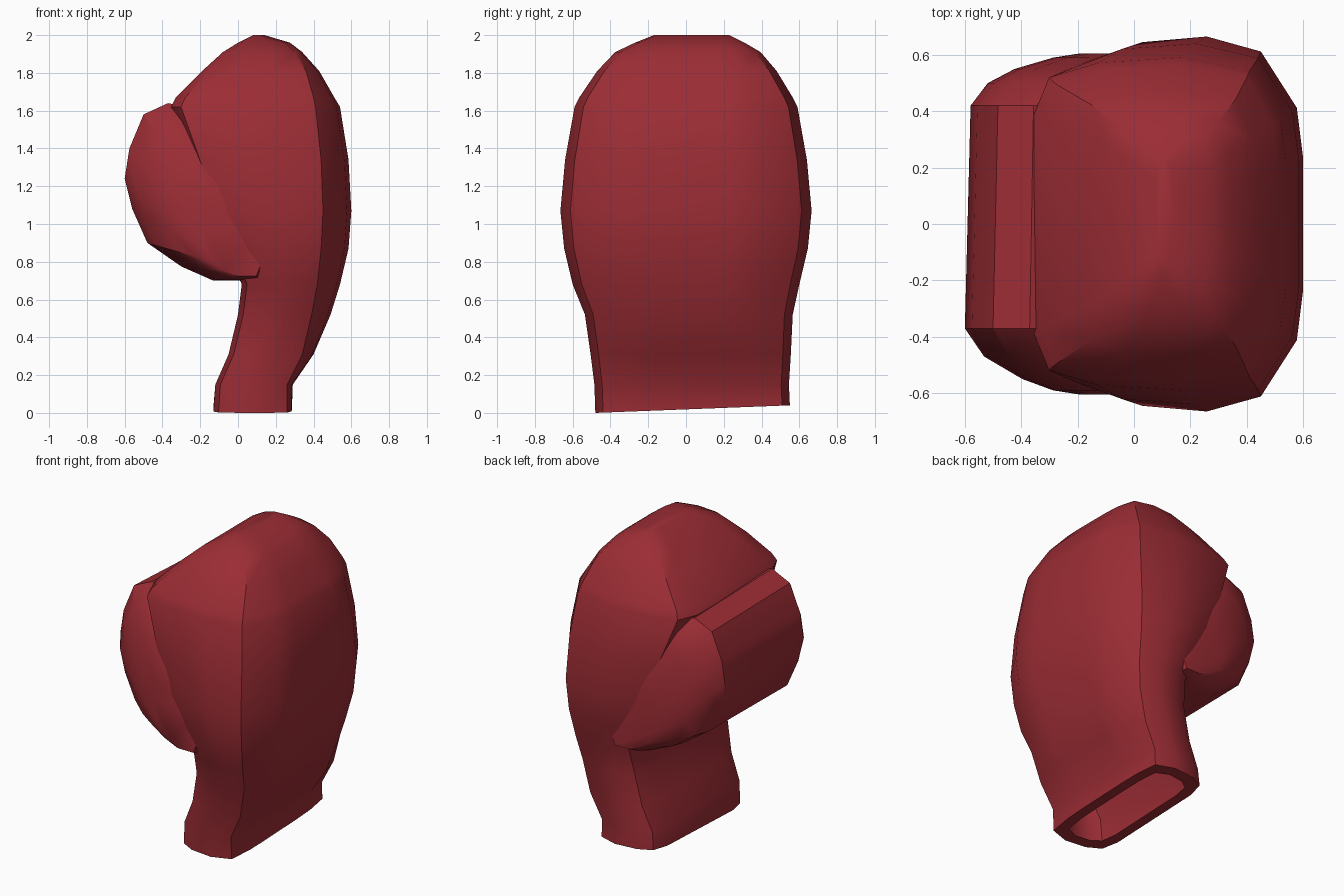
import bpy, bmesh, math

red = bpy.data.materials.new("deep_red")
red.diffuse_color = (0.33, 0.026, 0.035, 1)


def loft(name, rings, angle):
    """Skin a list of equal-length closed rings and cap both ends."""
    bm = bmesh.new()
    vr = [[bm.verts.new(p) for p in r] for r in rings]
    n = len(vr[0])
    for a, b in zip(vr, vr[1:]):
        for i in range(n):
            j = (i + 1) % n
            bm.faces.new((a[i], a[j], b[j], b[i]))
    bm.faces.new(vr[0])
    bm.faces.new(vr[-1])
    bmesh.ops.recalc_face_normals(bm, faces=bm.faces)
    me = bpy.data.meshes.new(name)
    bm.to_mesh(me)
    bm.free()
    ob = bpy.data.objects.new(name, me)
    bpy.context.collection.objects.link(ob)
    me.materials.append(red)
    bpy.ops.object.select_all(action='DESELECT')
    ob.select_set(True)
    bpy.context.view_layer.objects.active = ob
    bpy.ops.object.shade_smooth_by_angle(angle=math.radians(angle))
    return ob


def section(z, xl, xc, xr, w, yc, sx=1.0, sy=1.0):
    """Padded cross-section: broad face at xr, crease at xc, rounded side at xl."""
    d = xc - xl
    half = [(xr, 0.35), (xc + 0.85 * (xr - xc), 0.62), (xc, 0.92), (xl + 0.68 * d, 1.0),
            (xl + 0.3 * d, 0.97), (xl + 0.07 * d, 0.88), (xl, 0.66)]
    pts = [(x, k * w) for x, k in half] + [(x, -k * w) for x, k in reversed(half)]
    xm = (xl + xr) / 2
    tilt = 0.04 * max(0, 1 - z / 0.14)          # cuff opening is cut at a slant
    return [(xm + (x - xm) * sx, yc + y * sy,
             z + tilt * (yc + y * sy + 0.48) / 1.03) for x, y in pts]


# Main padded shell: z, left x, crease x, right x, half width, y centre
levels = [
    (0.00, -0.13, 0.26, 0.285, 0.515, 0.035),
    (0.15, -0.12, 0.26, 0.29, 0.515, 0.03),
    (0.31, -0.05, 0.34, 0.40, 0.53, 0.025),
    (0.52, 0.00, 0.39, 0.49, 0.55, 0.015),
    (0.68, 0.02, 0.42, 0.54, 0.60, 0.0),
    (0.87, -0.06, 0.44, 0.585, 0.645, 0.0),
    (1.07, -0.15, 0.45, 0.60, 0.665, 0.0),
    (1.34, -0.25, 0.44, 0.585, 0.64, 0.0),
    (1.62, -0.355, 0.41, 0.54, 0.59, 0.0),
    (1.67, -0.33, 0.40, 0.51, 0.565, 0.0),
    (1.81, -0.19, 0.36, 0.43, 0.475, 0.005),
    (1.91, -0.08, 0.30, 0.34, 0.385, 0.01),
    (1.96, 0.00, 0.25, 0.275, 0.29, 0.02),
    (2.00, 0.08, 0.12, 0.14, 0.20, 0.03),
]
# Hollow cuff lining runs down the inside, then the shell runs up the outside
lining = [section(*lv, sx=0.68, sy=0.85) for lv in levels[6::-1]]
loft("padded_shell", lining + [section(*lv) for lv in levels], 33)

# Curled padded roll lying across the left side; its ends taper towards the shell
profile = [(-0.60, 1.24), (-0.575, 1.40), (-0.50, 1.58), (-0.37, 1.64),
           (-0.20, 1.60), (0.10, 1.30), (0.22, 0.95), (0.12, 0.70),
           (-0.13, 0.70), (-0.30, 0.775), (-0.48, 0.90), (-0.56, 1.08)]
stations = [(-0.605, 0.40), (-0.59, 0.54), (-0.55, 0.70), (-0.47, 0.90), (-0.37, 1.0),
            (0.42, 0.97), (0.50, 0.88), (0.55, 0.74), (0.59, 0.54), (0.605, 0.40)]
cx, cz = 0.08, 0.74
loft("curled_roll",
     [[(cx + (x - cx) * s, y, cz + (z - cz) * s) for x, z in profile]
      for y, s in stations], 30)
